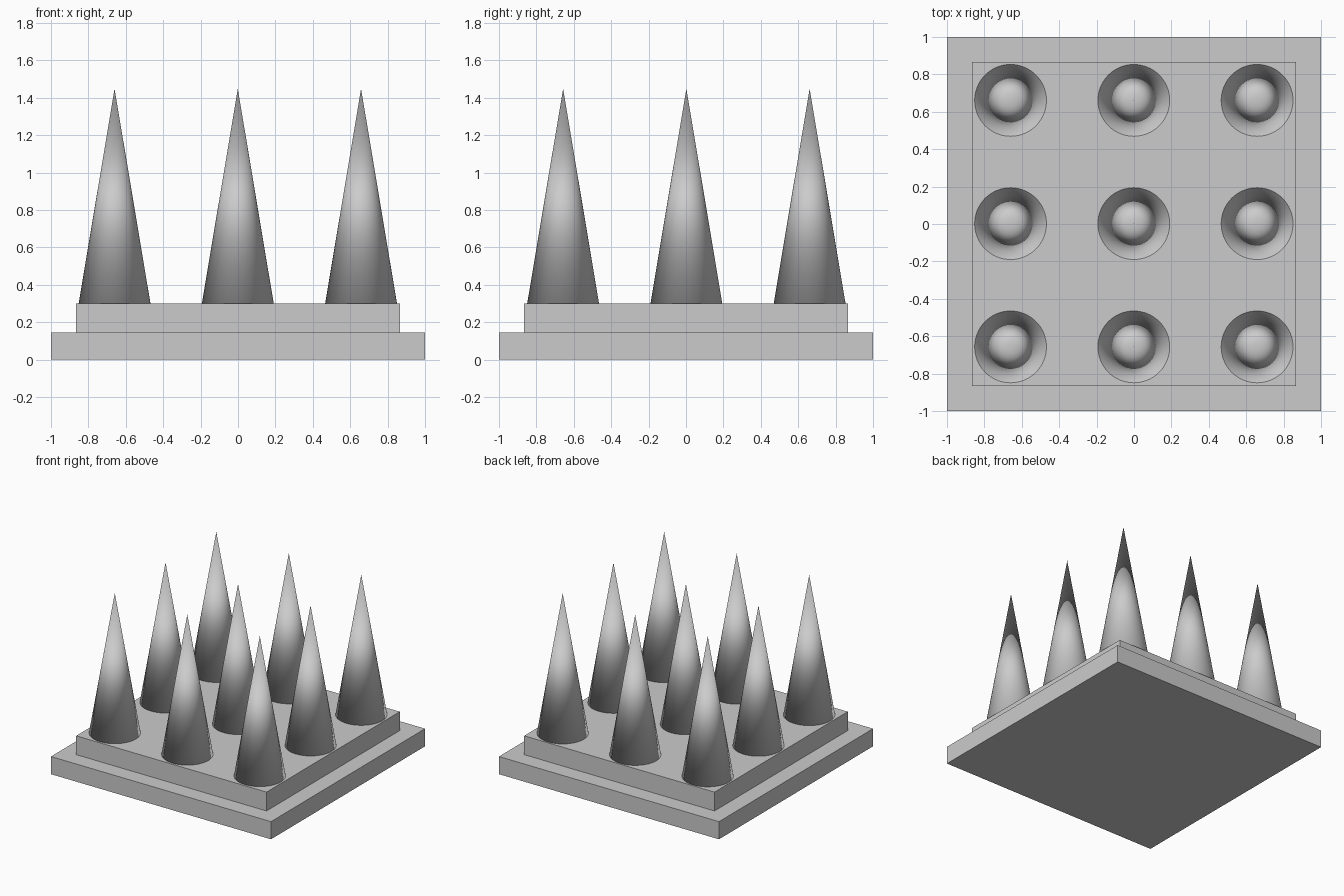
import bpy

if "Cube" in bpy.data.objects:
    bpy.data.objects.remove(bpy.data.objects["Cube"])

BASE_TOP = 0.145      # lower slab height
TIER_TOP = 0.30       # upper slab height
TIP = 1.448           # spike tip height
PITCH = 0.659         # spacing of the spikes
RADIUS = 0.192


def slab(name, half, z0, z1):
    """Square slab between two heights."""
    bpy.ops.mesh.primitive_cube_add(size=1, location=(0, 0, (z0 + z1) / 2))
    ob = bpy.context.object
    ob.name = name
    ob.scale = (2 * half, 2 * half, z1 - z0)
    bpy.ops.object.transform_apply(location=False, rotation=False, scale=True)


# Stepped base
slab("lower_slab", 1.0, 0, BASE_TOP)
slab("upper_slab", 0.865, BASE_TOP, TIER_TOP)

# One smooth spike mesh, shared by a 3 x 3 grid
bpy.ops.mesh.primitive_cone_add(vertices=64, radius1=RADIUS, radius2=0,
                                depth=TIP - TIER_TOP)
first = bpy.context.object
bpy.ops.object.shade_smooth()
first.data.name = "spike"

for row in range(3):
    for col in range(3):
        spike = first if row == col == 0 else first.copy()
        spike.name = f"spike_{row + 1}_{col + 1}"
        spike.location = ((col - 1) * PITCH - 0.001, (row - 1) * PITCH + 0.002,
                          (TIER_TOP + TIP) / 2)
        if spike is not first:
            bpy.context.collection.objects.link(spike)
